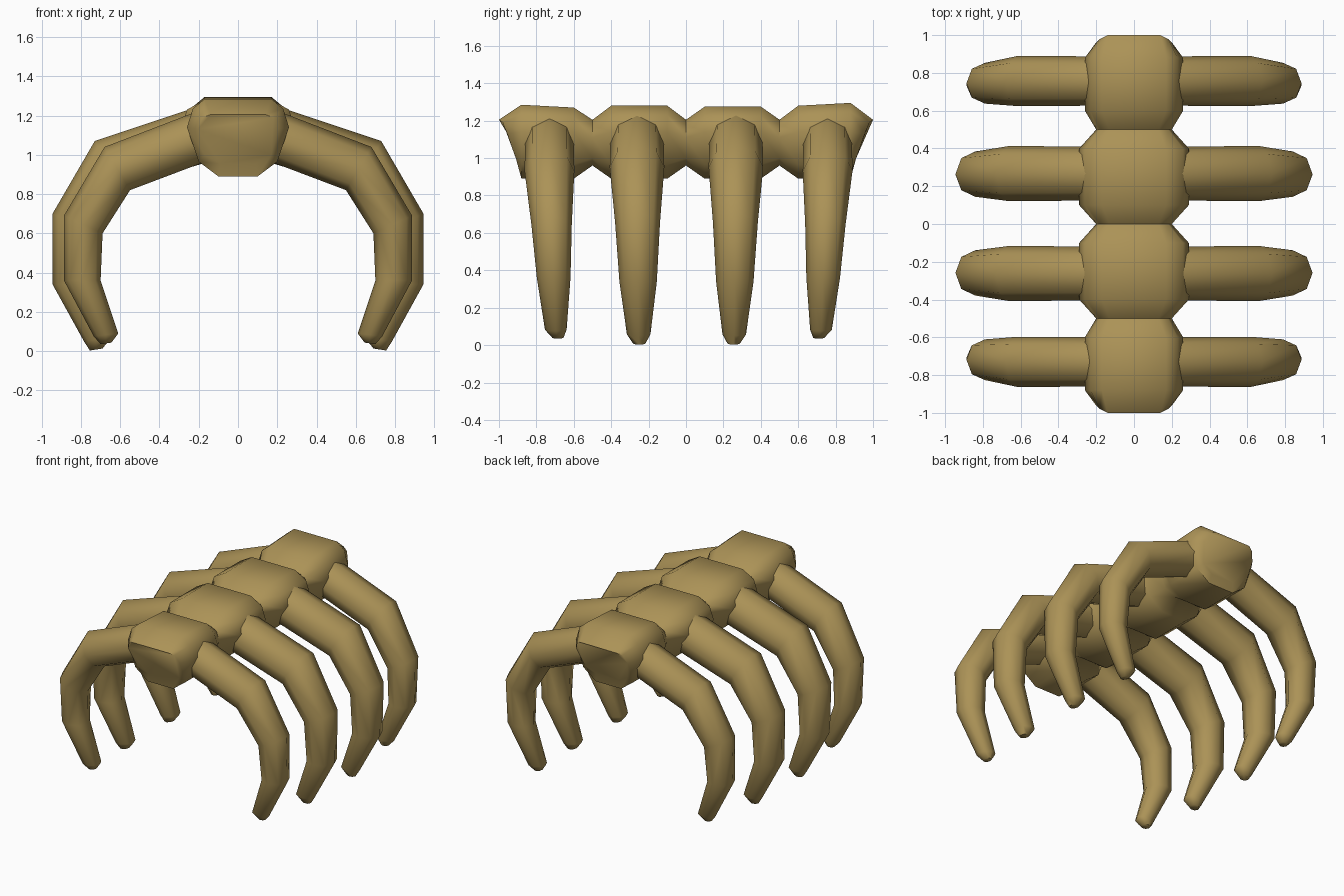
import bpy, bmesh, math

if "Cube" in bpy.data.objects:
    bpy.data.objects.remove(bpy.data.objects["Cube"])

bone = bpy.data.materials.new("tan_bone")
bone.diffuse_color = (0.41, 0.29, 0.095, 1)
bone.use_nodes = True
bone.node_tree.nodes["Principled BSDF"].inputs["Base Color"].default_value = bone.diffuse_color


def loft(name, rings):
    """Skin a list of equal-sized closed rings and cap both ends."""
    bm = bmesh.new()
    vs = [[bm.verts.new(p) for p in r] for r in rings]
    n = len(rings[0])
    for a, b in zip(vs, vs[1:]):
        for i in range(n):
            j = (i + 1) % n
            bm.faces.new((a[i], a[j], b[j], b[i]))
    bm.faces.new(vs[0])
    bm.faces.new(vs[-1])
    bmesh.ops.recalc_face_normals(bm, faces=bm.faces)
    me = bpy.data.meshes.new(name)
    bm.to_mesh(me)
    bm.free()
    me.materials.append(bone)
    ob = bpy.data.objects.new(name, me)
    bpy.context.collection.objects.link(ob)
    bpy.ops.object.select_all(action='DESELECT')
    ob.select_set(True)
    bpy.context.view_layer.objects.active = ob
    bpy.ops.object.shade_smooth_by_angle(angle=math.radians(65))
    return ob


def mirrored(half):
    """Full ring from its right half, listed top to bottom."""
    return half + [(-x, y, z) for x, y, z in reversed(half)]


# Spine: swollen vertebrae with narrow joints between them
def body(y, w, top):
    return mirrored([(0.17, y, top), (w - 0.03, y, top - 0.05), (w, y, 1.14),
                     (0.2, y, 0.965), (0.1, y, 0.89)])


def joint(y):
    return mirrored([(0.13, y, 1.205), (0.18, y, 1.18), (0.2, y, 1.11),
                     (0.155, y, 1.0), (0.08, y, 0.96)])


def end(s):   # slanted end, jutting out at the top
    return mirrored([(0.14, s, 1.205), (0.18, s * 0.98, 1.19), (0.205, s * 0.955, 1.13),
                     (0.17, s * 0.91, 1.0), (0.09, s * 0.895, 0.955)])


spine = [end(-1), body(-0.88, 0.26, 1.285), body(-0.6, 0.26, 1.27), joint(-0.5),
         body(-0.4, 0.29, 1.28), body(-0.1, 0.29, 1.28), joint(0),
         body(0.1, 0.29, 1.275), body(0.4, 0.29, 1.275), joint(0.5),
         body(0.6, 0.26, 1.28), body(0.88, 0.26, 1.295), end(1)]
loft("spine", spine)

# Rib profiles: outer x, z, inner x, z, half width along y
SHORT = [(0.16, 1.24, 0.10, 0.99, 0.13), (0.68, 1.04, 0.55, 0.82, 0.133),
         (0.887, 0.69, 0.69, 0.60, 0.108), (0.887, 0.36, 0.70, 0.36, 0.09),
         (0.735, 0.075, 0.61, 0.09, 0.058), (0.70, 0.035, 0.645, 0.043, 0.03)]
LONG = [(0.16, 1.26, 0.10, 0.98, 0.142), (0.73, 1.07, 0.59, 0.83, 0.146),
        (0.945, 0.70, 0.735, 0.61, 0.12), (0.945, 0.34, 0.745, 0.34, 0.1),
        (0.785, 0.05, 0.65, 0.065, 0.063), (0.755, 0.003, 0.69, 0.013, 0.033)]


def rib(name, side, profile, y0, y1):
    rings = []
    for k, (ox, oz, ix, iz, hw) in enumerate(profile):
        t = max(0, k - 1) / 4            # lean along y towards the tip
        yc = y0 + (y1 - y0) * t
        ring = []
        for i in range(8):
            a = i * math.tau / 8
            f = (1 + math.cos(a)) / 2
            ring.append((side * (ix + (ox - ix) * f), yc + hw * math.sin(a),
                         iz + (oz - iz) * f))
        rings.append(ring)
    loft(name, rings)


for label, side in (("right", 1), ("left", -1)):
    rib(f"front_rib_{label}", side, SHORT, -0.73, -0.685)
    rib(f"front_middle_rib_{label}", side, LONG, -0.262, -0.25)
    rib(f"back_middle_rib_{label}", side, LONG, 0.267, 0.255)
    rib(f"back_rib_{label}", side, SHORT, 0.757, 0.71)
